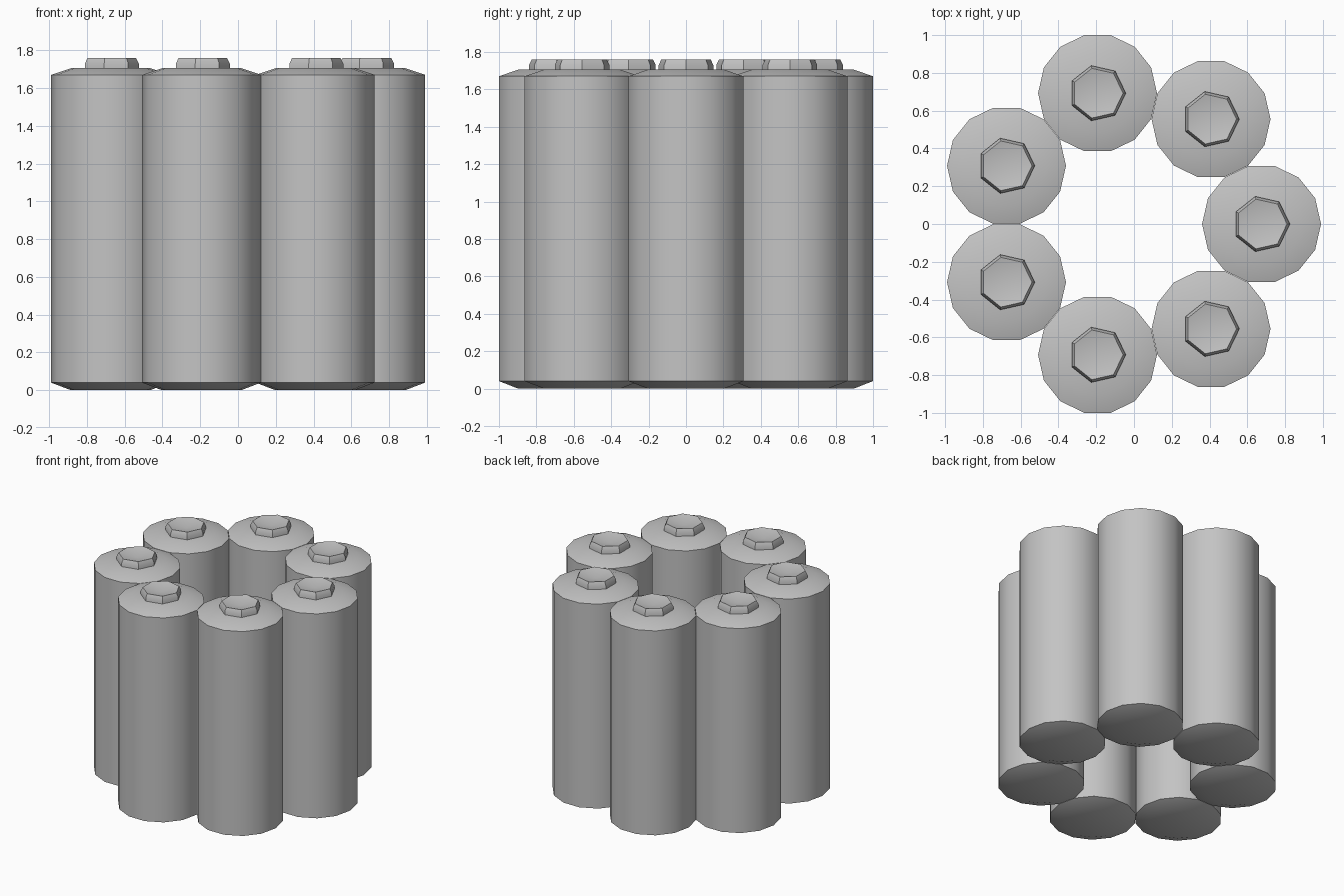
import bpy, bmesh
from math import cos, sin, pi, radians

cube = bpy.data.objects.get("Cube")
if cube:
    bpy.data.objects.remove(cube, do_unlink=True)

# One plain grey for everything
grey = bpy.data.materials.new("metal grey")
grey.use_nodes = True
colour = (0.55, 0.55, 0.55, 1)
grey.diffuse_color = colour
grey.node_tree.nodes["Principled BSDF"].inputs["Base Color"].default_value = colour


def turned_mesh(name, profile, sides):
    """Turn a (radius, height) profile into a closed faceted solid."""
    bm = bmesh.new()
    rings = []
    for r, z in profile:
        count = sides if r > 0 else 1
        rings.append([bm.verts.new((r * cos(2 * pi * i / sides),
                                    r * sin(2 * pi * i / sides), z))
                      for i in range(count)])
    for low, high in zip(rings, rings[1:]):
        for i in range(sides):
            j = (i + 1) % sides
            if len(low) == 1:
                bm.faces.new((low[0], high[j], high[i]))
            elif len(high) == 1:
                bm.faces.new((low[i], low[j], high[0]))
            else:
                bm.faces.new((low[i], low[j], high[j], high[i]))
    bmesh.ops.recalc_face_normals(bm, faces=bm.faces[:])
    mesh = bpy.data.meshes.new(name)
    bm.to_mesh(mesh)
    bm.free()
    mesh.materials.append(grey)
    return mesh


# Canister body with chamfered ends, and a dished seven-sided button
body = turned_mesh("canister_body", [(0, 0), (0.21, 0), (0.315, 0.04),
                                     (0.315, 1.67), (0.21, 1.705), (0, 1.705)], 14)
button = turned_mesh("top_button", [(0, 1.69), (0.15, 1.69), (0.15, 1.73),
                                    (0.135, 1.76), (0, 1.73)], 7)

# Ring of seven canisters, all facing the same way
count, ring_radius, shift = 7, 0.7105, -0.035
parts = []
for k in range(count):
    angle = 2 * pi * k / count
    for mesh in (body, button):
        part = bpy.data.objects.new(f"{mesh.name}_{k + 1}", mesh)
        part.location = (ring_radius * cos(angle) + shift, ring_radius * sin(angle), 0)
        bpy.context.collection.objects.link(part)
        parts.append(part)

# Smooth the round walls, keep the rims sharp
bpy.ops.object.select_all(action="DESELECT")
for part in parts:
    part.select_set(True)
bpy.context.view_layer.objects.active = parts[0]
bpy.ops.object.shade_smooth_by_angle(angle=radians(30))
